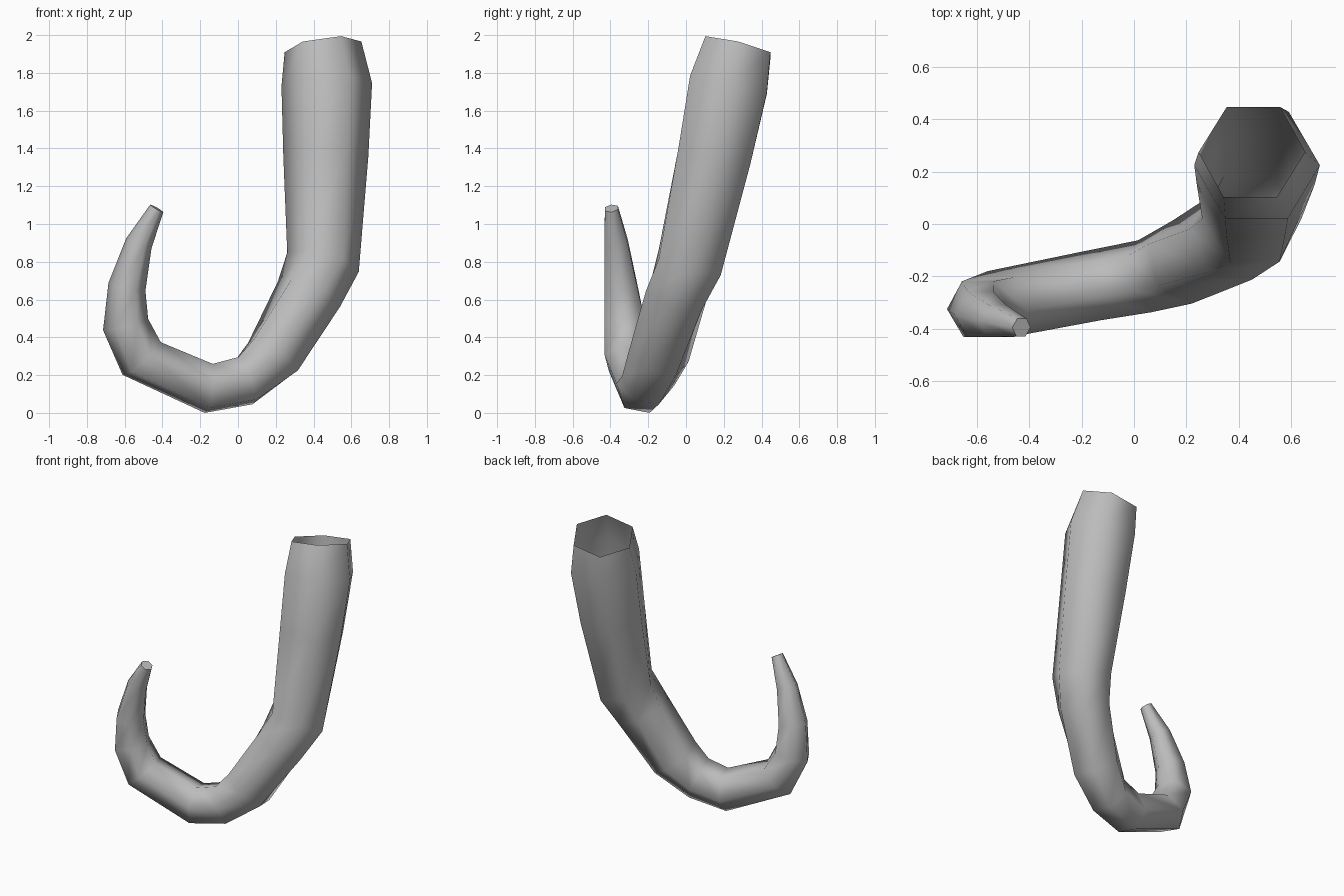
import bpy, bmesh
from math import sin, cos, radians
from mathutils import Vector

cube = bpy.data.objects.get("Cube")
if cube:
    bpy.data.objects.remove(cube, do_unlink=True)

SIDES = 6

# Rings along the hook: centre x, y, z, radius, outward angle in xz, roll
RINGS = [
    (0.45, 0.275, 1.95, 0.205, 8, 0),
    (0.47, 0.225, 1.75, 0.24, 2, 0),
    (0.465, 0.15, 1.37, 0.225, 0, 0),
    (0.45, 0.02, 0.81, 0.196, -15, 0),
    (0.375, -0.05, 0.64, 0.18, -25, 10),
    (0.185, -0.145, 0.31, 0.165, -36, 25),
    (0.04, -0.20, 0.183, 0.142, -68, 36),
    (-0.155, -0.235, 0.142, 0.138, -96, 42),
    (-0.51, -0.305, 0.30, 0.135, -138, 50),
    (-0.595, -0.325, 0.48, 0.123, -166, 60),
    (-0.588, -0.345, 0.68, 0.10, -192, 60),
    (-0.525, -0.37, 0.91, 0.072, -202, 60),
    (-0.43, -0.395, 1.095, 0.04, -210, 60),
]

grey = bpy.data.materials.new("plain grey")
grey.use_nodes = True
colour = (0.5, 0.5, 0.5, 1)
grey.diffuse_color = colour
grey.node_tree.nodes["Principled BSDF"].inputs["Base Color"].default_value = colour

# Sweep the six-sided section along the ring centres
bm = bmesh.new()
centres = [Vector(ring[:3]) for ring in RINGS]
loops = []
for i, (_, _, _, radius, angle, roll) in enumerate(RINGS):
    ahead = centres[min(i + 1, len(centres) - 1)]
    behind = centres[max(i - 1, 0)]
    tangent = (ahead - behind).normalized()
    out = Vector((cos(radians(angle)), 0, sin(radians(angle))))
    side = tangent.cross(out).normalized()
    if side.y > 0:
        side.negate()
    loop = []
    for k in range(SIDES):
        a = radians(roll + k * 360 / SIDES)
        loop.append(bm.verts.new(centres[i] + radius * (cos(a) * out + sin(a) * side)))
    loops.append(loop)

for upper, lower in zip(loops, loops[1:]):
    for k in range(SIDES):
        n = (k + 1) % SIDES
        bm.faces.new((upper[k], upper[n], lower[n], lower[k]))

# Close the thin tip, leave the wide end open
bm.faces.new(loops[-1])
bmesh.ops.recalc_face_normals(bm, faces=bm.faces)

# Rest the lowest point on the floor
lowest = min(v.co.z for v in bm.verts)
bmesh.ops.translate(bm, verts=bm.verts, vec=(0, 0, -lowest))

mesh = bpy.data.meshes.new("hooked_tube")
bm.to_mesh(mesh)
bm.free()
mesh.materials.append(grey)
tube = bpy.data.objects.new("hooked_tube", mesh)
bpy.context.collection.objects.link(tube)

bpy.context.view_layer.objects.active = tube
tube.select_set(True)
bpy.ops.object.shade_smooth_by_angle(angle=radians(75))
